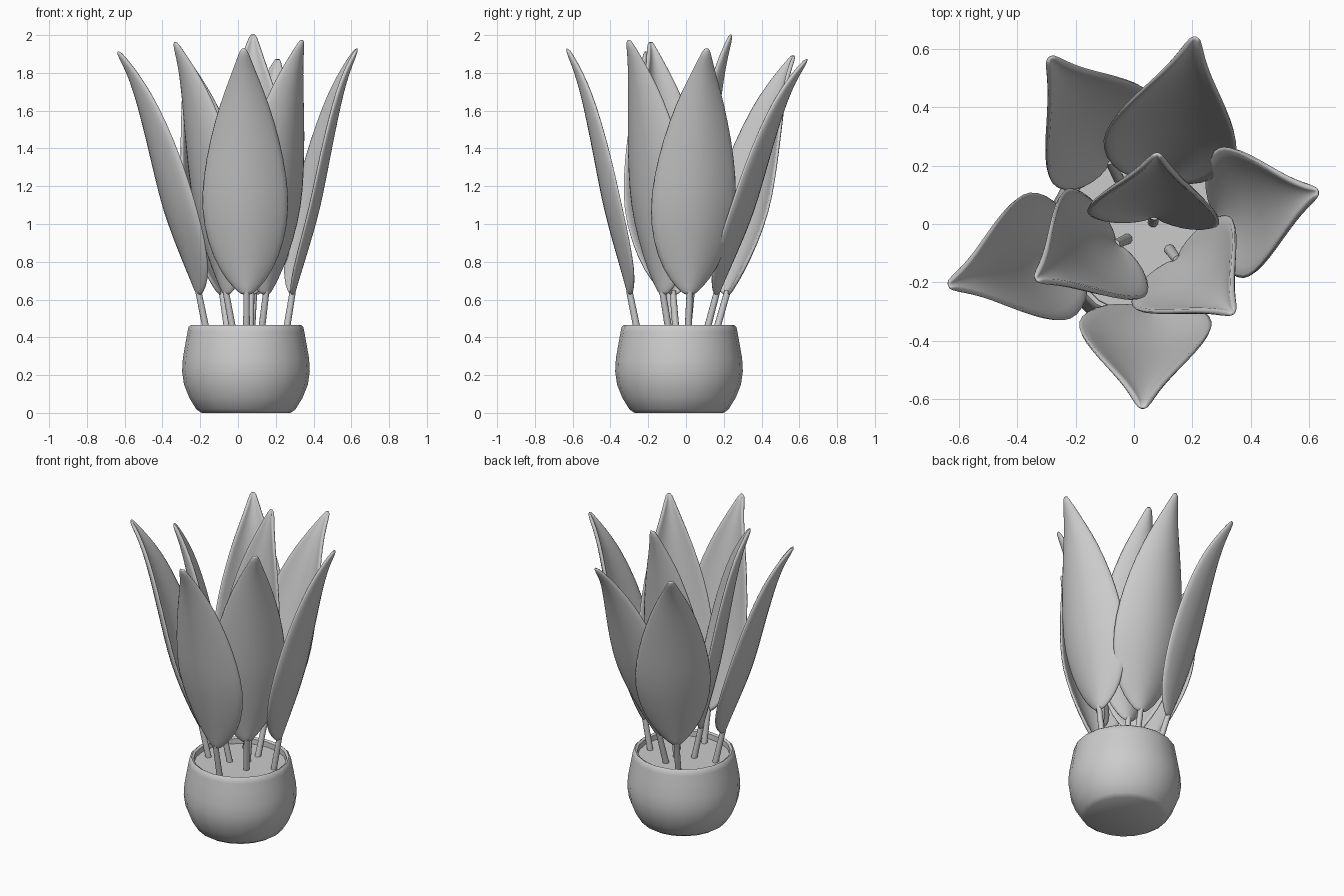
import bpy, bmesh, math
from mathutils import Vector

old = bpy.data.objects.get("Cube")
if old:
    bpy.data.objects.remove(old)

grey = bpy.data.materials.new("plain_grey")
grey.use_nodes = True
COLOUR = (0.6, 0.6, 0.6, 1)
grey.diffuse_color = COLOUR
grey.node_tree.nodes["Principled BSDF"].inputs["Base Color"].default_value = COLOUR


def finish(name, bm, angle=40):
    """Turn a bmesh into a smooth shaded grey object."""
    bmesh.ops.recalc_face_normals(bm, faces=bm.faces)
    mesh = bpy.data.meshes.new(name)
    bm.to_mesh(mesh)
    bm.free()
    mesh.materials.append(grey)
    obj = bpy.data.objects.new(name, mesh)
    bpy.context.collection.objects.link(obj)
    bpy.ops.object.select_all(action='DESELECT')
    obj.select_set(True)
    bpy.context.view_layer.objects.active = obj
    bpy.ops.object.shade_smooth_by_angle(angle=math.radians(angle))
    return obj


def lathe(name, profile, centre, sides=20):
    """Spin a radius and height profile around a vertical axis."""
    bm = bmesh.new()
    verts = [bm.verts.new((r, 0, z)) for r, z in profile]
    edges = [bm.edges.new(pair) for pair in zip(verts, verts[1:])]
    bmesh.ops.spin(bm, geom=verts + edges, cent=(0, 0, 0), axis=(0, 0, 1),
                   angle=math.tau, steps=sides, use_duplicate=False)
    bmesh.ops.remove_doubles(bm, verts=bm.verts, dist=0.0005)
    bmesh.ops.translate(bm, verts=bm.verts, vec=centre)
    return finish(name, bm)


# Bulging pot with a thin rim, and the soil inside it
CENTRE = (0.042, -0.037, 0)
lathe("pot", [(0, 0), (0.235, 0), (0.262, 0.018), (0.3, 0.08), (0.328, 0.15),
              (0.338, 0.22), (0.334, 0.29), (0.32, 0.37), (0.309, 0.43),
              (0.304, 0.455), (0.292, 0.466), (0.278, 0.458), (0.275, 0.39)], CENTRE)
lathe("soil", [(0, 0.425), (0.28, 0.425)], CENTRE)

# Leaf rows: height fraction, lean fraction, half width
ROWS = [(0, 0, 0.018), (0.03, 0.03, 0.068), (0.1, 0.11, 0.145), (0.22, 0.25, 0.208),
        (0.35, 0.39, 0.236), (0.48, 0.49, 0.224), (0.63, 0.6, 0.188),
        (0.78, 0.72, 0.13), (0.87, 0.81, 0.083), (0.94, 0.9, 0.045), (1.005, 1.01, 0.012)]
COLS = [-1, -0.7, -0.35, 0, 0.35, 0.7, 1]
LEAF_Z = 0.625


def leaf(name, base, tip, facing):
    """Cupped pointed blade that leans from base to tip."""
    a = math.radians(facing)
    out = Vector((math.cos(a), math.sin(a), 0))
    side = Vector((-out.y, out.x, 0))
    start, end = Vector((*base, LEAF_Z)), Vector(tip)
    bm = bmesh.new()
    grid = []
    for t, lean, width in ROWS:
        mid = start.lerp(end, lean)
        mid.z = LEAF_Z + (end.z - LEAF_Z) * t
        cup = 0.095 * (width / 0.236) ** 0.8
        grid.append([bm.verts.new(mid + side * width * s - out * cup * s * s)
                     for s in COLS])
    for low, high in zip(grid, grid[1:]):
        for i in range(len(COLS) - 1):
            bm.faces.new((low[i], low[i + 1], high[i + 1], high[i]))
    obj = finish(name, bm, 60)
    shell = obj.modifiers.new("thickness", 'SOLIDIFY')
    shell.thickness = 0.022
    shell.offset = 0
    smooth = obj.modifiers.new("rounding", 'SUBSURF')
    smooth.levels = smooth.render_levels = 1


def stem(name, foot, base):
    """Straight thin stalk from the soil into the leaf."""
    a, b = Vector((*foot, 0.4)), Vector((*base, LEAF_Z + 0.02))
    bm = bmesh.new()
    bmesh.ops.create_cone(bm, cap_ends=True, segments=10, radius1=0.019,
                          radius2=0.017, depth=(b - a).length)
    bmesh.ops.rotate(bm, verts=bm.verts, cent=(0, 0, 0),
                     matrix=(b - a).to_track_quat('Z', 'Y').to_matrix())
    bmesh.ops.translate(bm, verts=bm.verts, vec=(a + b) / 2)
    finish(name, bm)


# Plants: stem foot, leaf base, leaf tip, facing angle
PLANTS = {
    "outer_back_right": ((-0.05, 0.15), (-0.085, 0.22), (-0.29, 0.57, 1.89), 130),
    "outer_back_left": ((0.07, 0.1), (0.085, 0.165), (0.21, 0.64, 1.87), 82),
    "outer_left": ((0.25, 0.01), (0.29, 0.02), (0.63, 0.11, 1.925), 11),
    "outer_front": ((0.045, -0.25), (0.045, -0.3), (0.03, -0.63, 1.925), -90),
    "outer_right": ((-0.16, -0.07), (-0.21, -0.09), (-0.635, -0.21, 1.91), 198),
    "inner_left": ((0.12, -0.085), (0.15, -0.125), (0.34, -0.305, 1.97), -47),
    "inner_right": ((-0.02, -0.05), (-0.065, -0.07), (-0.335, -0.19, 1.96), 215),
    "inner_back": ((0.065, 0.005), (0.07, 0.03), (0.08, 0.24, 2.0), 85),
}
for label, (foot, base, tip, facing) in PLANTS.items():
    stem(label + "_stem", foot, base)
    leaf(label + "_leaf", base, tip, facing)
